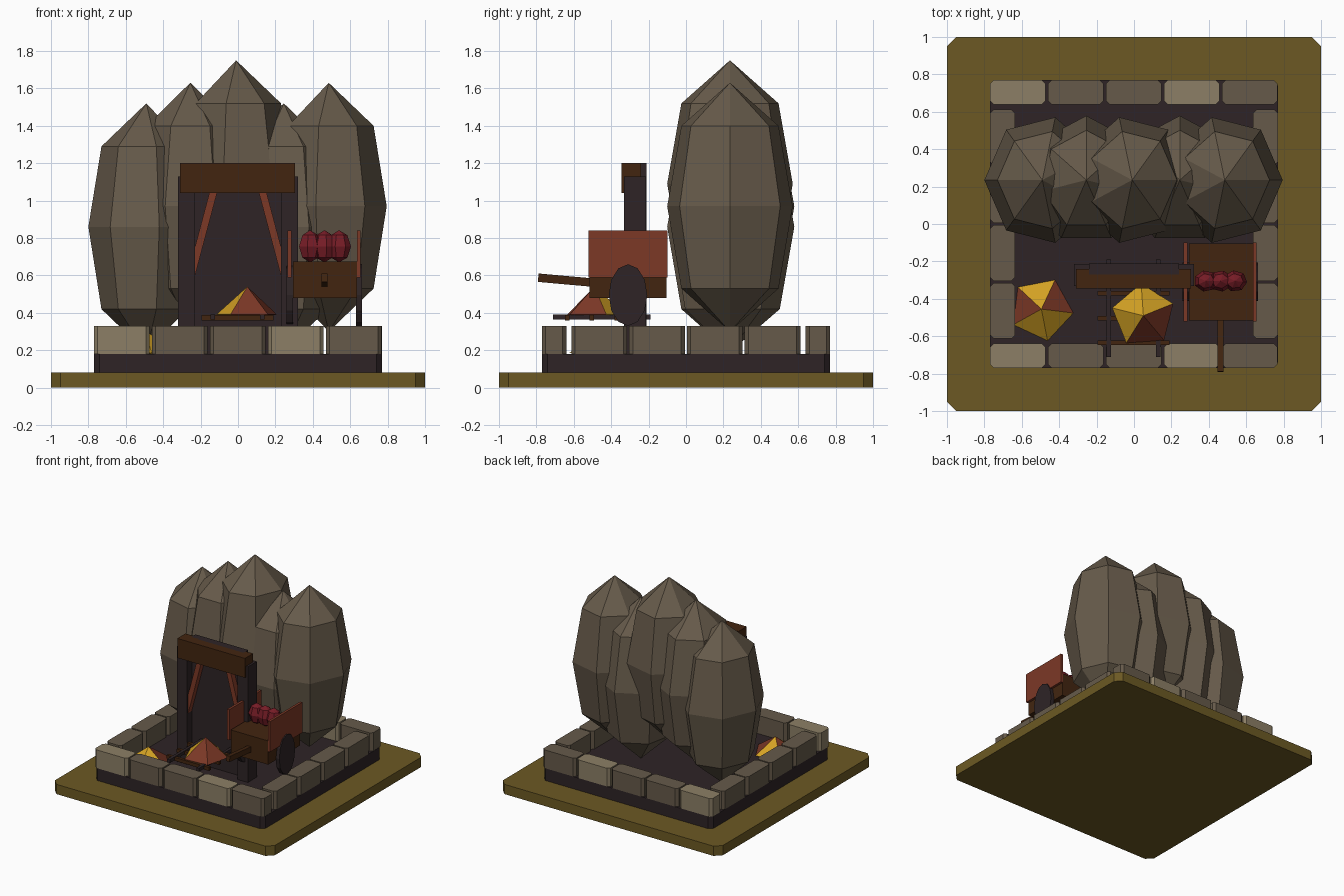
import bpy, bmesh, math
from mathutils import Matrix, Vector

if "Cube" in bpy.data.objects:
    bpy.data.objects.remove(bpy.data.objects["Cube"])


def mat(name, r, g, b):
    lin = lambda c: (c / 255 / 12.92) if c < 11 else ((c / 255 + 0.055) / 1.055) ** 2.4
    m = bpy.data.materials.new(name)
    m.diffuse_color = (lin(r), lin(g), lin(b), 1)
    m.use_nodes = True
    m.node_tree.nodes["Principled BSDF"].inputs["Base Color"].default_value = m.diffuse_color
    return m


OLIVE = mat("olive earth", 108, 89, 35)
DARK = mat("dark soil", 46, 36, 38)
STONE = mat("grey stone", 102, 90, 74)
LIGHT = mat("light stone", 140, 127, 102)
WOOD = mat("dark wood", 66, 37, 16)
RUST = mat("rust wood", 124, 56, 38)
GOLD = mat("gold", 212, 162, 36)
RED = mat("red gem", 118, 28, 38)


def finish(name, bm, *mats):
    bmesh.ops.recalc_face_normals(bm, faces=bm.faces)
    me = bpy.data.meshes.new(name)
    bm.to_mesh(me)
    bm.free()
    ob = bpy.data.objects.new(name, me)
    bpy.context.collection.objects.link(ob)
    for m in mats:
        me.materials.append(m)
    return ob


def box(name, x0, x1, y0, y1, z0, z1, m, chamfer=0):
    """Box from its limits, with optional chamfered upright edges."""
    bm = bmesh.new()
    bmesh.ops.create_cube(bm, size=1)
    for v in bm.verts:
        v.co = ((x0 + x1) / 2 + v.co.x * (x1 - x0),
                (y0 + y1) / 2 + v.co.y * (y1 - y0),
                (z0 + z1) / 2 + v.co.z * (z1 - z0))
    if chamfer:
        up = [e for e in bm.edges if abs(e.verts[0].co.z - e.verts[1].co.z) > 1e-4]
        bmesh.ops.bevel(bm, geom=up, offset=chamfer, segments=1, affect='EDGES')
    return finish(name, bm, m)


def beam(name, a, b, wx, wd, m):
    """Square beam from a to b; wx is its size along x (or across), wd its depth."""
    a, b = Vector(a), Vector(b)
    bm = bmesh.new()
    rot = (b - a).to_track_quat('Z', 'Y').to_matrix().to_4x4()
    bmesh.ops.create_cube(bm, size=1, matrix=Matrix.Translation((a + b) / 2) @ rot
                          @ Matrix.Diagonal((wx, wd, (b - a).length, 1)))
    return finish(name, bm, m)


def lathe(name, cx, cy, sides, phase, profile, sy, m):
    """Faceted solid from (radius, z) rings between two poles."""
    bm = bmesh.new()
    rings = []
    for r, z in profile:
        n = 1 if r == 0 else sides
        rings.append([bm.verts.new((cx + r * math.cos(phase + math.tau * i / sides),
                                    cy + sy * r * math.sin(phase + math.tau * i / sides), z))
                      for i in range(n)])
    for lo, hi in zip(rings, rings[1:]):
        for i in range(sides):
            j = (i + 1) % sides
            loop = [lo[i % len(lo)], lo[j % len(lo)], hi[j % len(hi)], hi[i % len(hi)]]
            bm.faces.new(list(dict.fromkeys(loop)))
    return finish(name, bm, m)


# Ground plate and soil bed
box("ground_plate", -1, 1, -1, 1, 0, 0.08, OLIVE, 0.05)
box("soil_bed", -0.77, 0.77, -0.77, 0.77, 0.08, 0.18, DARK, 0.03)

# Stone border: five blocks front and back, four on each side
for i in range(5):
    x0 = -0.77 + i * 0.31
    m = LIGHT if i in (0, 3) else STONE
    for side, y0 in (("front", -0.77), ("back", 0.64)):
        box(f"{side}_border_stone_{i}", x0, x0 + 0.298, y0, y0 + 0.13, 0.18, 0.33, m, 0.02)
for i in range(4):
    y0 = -0.613 + i * 0.309
    for side, x0 in (("left", -0.77), ("right", 0.635)):
        box(f"{side}_border_stone_{i}", x0, x0 + 0.135, y0, y0 + 0.298, 0.18, 0.33, STONE, 0.02)

# Tall boulders: same form set at different heights
for i, (x, top, turn) in enumerate([(-0.49, 1.52, 180), (-0.255, 1.63, 90), (-0.01, 1.75, 0),
                                    (0.245, 1.52, 90), (0.485, 1.63, 0)]):
    lathe(f"boulder_{i}", x, 0.235, 7, math.radians(turn),
          [(0, top - 1.33), (0.24, top - 1.10), (0.31, top - 0.66), (0.24, top - 0.23), (0, top)],
          1.11, STONE)

# Mine entrance
box("entrance_panel", -0.24, 0.24, -0.27, -0.21, 0.18, 1.2, DARK)
for s, side in ((-1, "left"), (1, "right")):
    x = sorted((s * 0.23, s * 0.322))
    box(f"{side}_entrance_post", x[0], x[1], -0.332, -0.215, 0.18, 1.13, DARK)
    beam(f"{side}_entrance_brace", (s * 0.125, -0.295, 1.07), (s * 0.25, -0.295, 0.6),
         0.045, 0.04, RUST)
box("entrance_lintel", -0.31, 0.305, -0.345, -0.24, 1.04, 1.2, WOOD)

# Track
for x in (-0.135, 0.13):
    box("track_rail", x - 0.012, x + 0.012, -0.71, -0.19, 0.365, 0.392, DARK)
for y in (-0.635, -0.505, -0.37):
    box("track_tie", -0.195, 0.19, y - 0.012, y + 0.012, 0.36, 0.388, WOOD)

# Ore heaps: five-sided cones, some faces gold and some rust
for name, x, y, z, h, turn, rust in (("left_ore_heap", -0.495, -0.455, 0.18, 0.125, 65, (1, 4)),
                                     ("track_ore_heap", 0.05, -0.49, 0.385, 0.155, 22, (3, 4))):
    heap = lathe(name, x, y, 5, math.radians(turn), [(0, z), (0.172, z + 0.005), (0, z + h)], 1, GOLD)
    heap.data.materials.append(RUST)
    for f in heap.data.polygons:
        ang = math.degrees(math.atan2(f.center.y - y, f.center.x - x)) - turn
        f.material_index = int(int((ang % 360) // 72) in rust)

# Cart
box("cart_body", 0.295, 0.635, -0.515, -0.105, 0.48, 0.675, WOOD)
for side, x in (("left", 0.265), ("right", 0.635)):
    box(f"{side}_cart_panel", x, x + 0.02, -0.52, -0.1, 0.59, 0.84, RUST)
    bm = bmesh.new()
    bmesh.ops.create_cone(bm, cap_ends=True, segments=12, radius1=1, radius2=1, depth=1,
                          matrix=Matrix.Translation((x + 0.012, -0.31, 0.495))
                          @ Matrix.Diagonal((0.034, 0.103, 0.165, 1))
                          @ Matrix.Rotation(math.pi / 2, 4, 'Y'))
    finish(f"{side}_cart_wheel", bm, DARK)
beam("cart_handle", (0.462, -0.79, 0.588), (0.462, -0.48, 0.56), 0.032, 0.045, WOOD)

# Red gems in the cart
for i, x in enumerate((0.385, 0.463, 0.54)):
    lathe(f"cart_gem_{i}", x, -0.305, 7, i * 0.4,
          [(0, 0.67), (0.045, 0.695), (0.065, 0.755), (0.045, 0.815), (0, 0.842)], 0.88, RED)
